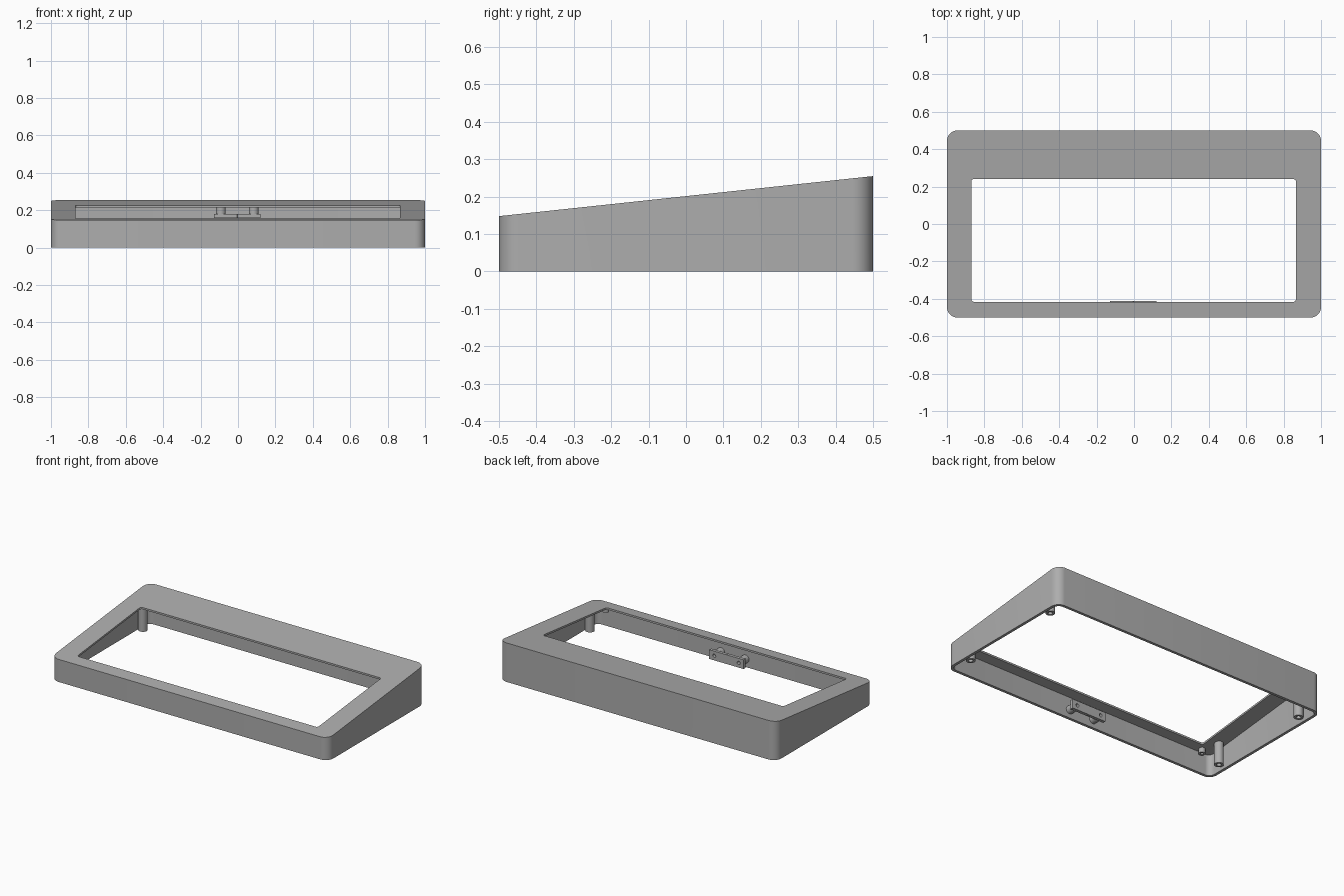
import bpy, bmesh, math
from mathutils import Matrix, Vector

cube = bpy.data.objects.get("Cube")
if cube:
    bpy.data.objects.remove(cube, do_unlink=True)

grey = bpy.data.materials.new("matte_grey")
grey.use_nodes = True
colour = (0.42, 0.42, 0.42, 1)
grey.diffuse_color = colour
grey.node_tree.nodes["Principled BSDF"].inputs["Base Color"].default_value = colour

SLOPE, MID = 0.107, 0.201      # tilt of the lid and its height at y = 0
WALL, LID = 0.018, 0.012


def loop(cx, cy, hx, hy, r, steps=8):
    """Outline of a rounded rectangle, or a circle when hx = hy = r."""
    pts = []
    for k, (sx, sy) in enumerate(((1, 1), (-1, 1), (-1, -1), (1, -1))):
        for i in range(steps + 1):
            a = (k + i / steps) * math.pi / 2
            pts.append((cx + sx * (hx - r) + r * math.cos(a),
                        cy + sy * (hy - r) + r * math.sin(a)))
    return pts


def loft(name, rings, closed=True, matrix=Matrix()):
    """Skin a chain of equal-length rings; closed joins the last to the first."""
    bm = bmesh.new()
    rows = [[bm.verts.new(matrix @ Vector(p)) for p in ring] for ring in rings]
    pairs = list(zip(rows, rows[1:]))
    if closed:
        pairs.append((rows[-1], rows[0]))
    for a, b in pairs:
        for i in range(len(a)):
            j = (i + 1) % len(a)
            bm.faces.new((a[i], a[j], b[j], b[i]))
    if not closed:
        bm.faces.new(rows[0])
        bm.faces.new(rows[-1])
    bmesh.ops.remove_doubles(bm, verts=bm.verts, dist=1e-5)
    bmesh.ops.recalc_face_normals(bm, faces=bm.faces)
    mesh = bpy.data.meshes.new(name)
    bm.to_mesh(mesh)
    bm.free()
    mesh.materials.append(grey)
    obj = bpy.data.objects.new(name, mesh)
    bpy.context.collection.objects.link(obj)
    bpy.ops.object.select_all(action='DESELECT')
    obj.select_set(True)
    bpy.context.view_layer.objects.active = obj
    bpy.ops.object.shade_smooth_by_angle(angle=math.radians(30))
    return obj


def flat(pts, z):
    return [(x, y, z) for x, y in pts]


def tilted(pts, drop=0.0):
    return [(x, y, MID + SLOPE * y - drop) for x, y in pts]


def post(name, x, y, r, hole, z0, z1, depth, matrix=Matrix()):
    """Round post with a blind screw hole in its z0 end."""
    outer, inner = loop(x, y, r, r, r), loop(x, y, hole, hole, hole)
    loft(name, [flat(outer, z1), flat(outer, z0), flat(inner, z0), flat(inner, z0 + depth)],
         False, matrix)


# Wedge-shaped shell, open below, with a window through the sloping lid
outer = loop(0, 0, 1, 0.5, 0.055)
inner = loop(0, 0, 1 - WALL, 0.5 - WALL, 0.055 - WALL)
window = loop(-0.002, -0.088, 0.868, 0.328, 0.014)
loft("case_shell", [flat(outer, 0), tilted(outer), tilted(window),
                    tilted(window, LID), tilted(inner, LID), flat(inner, 0)])

# Corner screw posts and short front pegs
for side, sx in (("left", 1), ("right", -1)):
    for end, y in (("front", -0.355), ("back", 0.365)):
        post(f"{end}_{side}_screw_post", sx * 0.942, y, 0.028, 0.014,
             0.01, MID + SLOPE * y - LID / 2, 0.1)
    post(f"front_{side}_peg", sx * 0.895, -0.452, 0.02, 0.009,
         0.11, MID - SLOPE * 0.452 - LID / 2, 0.02)


# Bracket: a drilled plate held off its support by two posts
def bracket(name, matrix):
    for side, sx in (("left", 1), ("right", -1)):
        edge = loop(sx * 0.0625, 0, 0.0625, 0.03, 0.002)
        hole = loop(sx * 0.088, 0, 0.011, 0.011, 0.011)
        loft(f"{name}_{side}_plate", [flat(edge, 0), flat(edge, 0.02),
                                      flat(hole, 0.02), flat(hole, 0)], True, matrix)
        post(f"{name}_{side}_standoff", sx * 0.088, 0, 0.026, 0.011,
             0.02, 0.076, 0.03, matrix)


bracket("front_bracket", Matrix.Translation((-0.004, -0.411, 0.053)) @ Matrix.Rotation(math.pi / 2, 4, 'X'))
bracket("back_bracket", Matrix.Translation((-0.004, 0.38, 0.159)))
